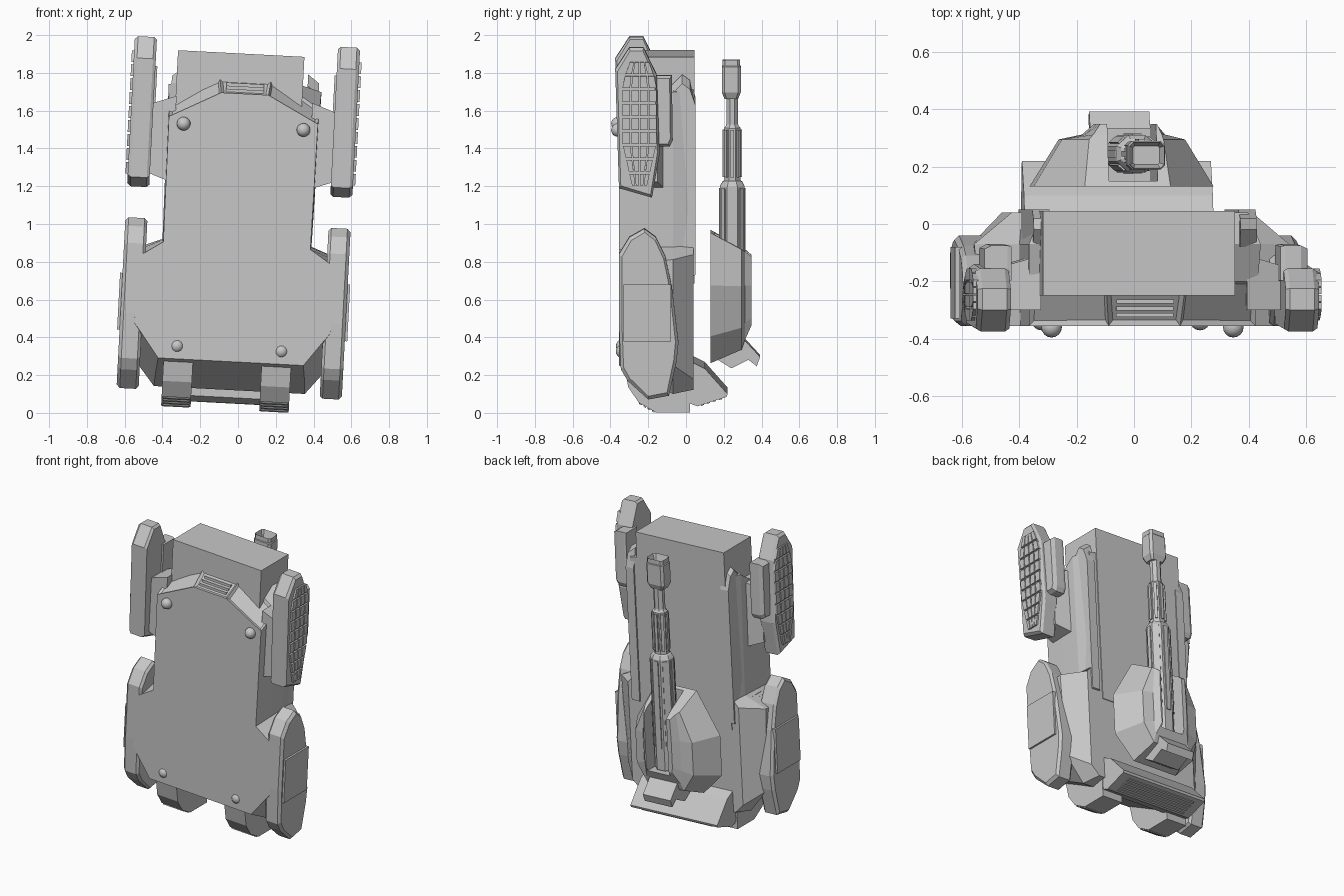
import bpy, bmesh, math
from mathutils import Matrix, Vector

cube = bpy.data.objects.get("Cube")
if cube:
    bpy.data.objects.remove(cube)

# One flat grey for the whole vehicle
grey = bpy.data.materials.new("plain_grey")
grey.use_nodes = True
COLOUR = (0.57, 0.57, 0.57, 1)
grey.diffuse_color = COLOUR
grey.node_tree.nodes["Principled BSDF"].inputs["Base Color"].default_value = COLOUR

# The vehicle stands on its tail and leans slightly sideways
LEAN = (Matrix.Translation((0, 0, 1)) @ Matrix.Rotation(math.radians(3), 4, 'Y')
        @ Matrix.Translation((0, 0, -1)))


def finish(name, bm):
    bmesh.ops.recalc_face_normals(bm, faces=bm.faces)
    mesh = bpy.data.meshes.new(name)
    bm.to_mesh(mesh)
    bm.free()
    mesh.materials.append(grey)
    obj = bpy.data.objects.new(name, mesh)
    obj.matrix_world = LEAN
    bpy.context.collection.objects.link(obj)
    return obj


def add_loft(bm, rings):
    """Skin equal-length rings of points and cap both ends."""
    loops = [[bm.verts.new(p) for p in ring] for ring in rings]
    n = len(loops[0])
    for a, b in zip(loops, loops[1:]):
        for i in range(n):
            j = (i + 1) % n
            bm.faces.new((a[i], a[j], b[j], b[i]))
    bm.faces.new(loops[0])
    bm.faces.new(loops[-1])


def loft(name, rings):
    bm = bmesh.new()
    add_loft(bm, rings)
    return finish(name, bm)


def outline(half, y, mid=0.0):
    """Mirror a half outline of (x, z) into a closed ring at depth y."""
    return [(mid + x, y, z) for x, z in half] + [(mid - x, y, z) for x, z in reversed(half)]


def side_ring(profile, x, scale=1.0):
    """Ring of (y, z) points at x, shrunk about its middle."""
    cy = (min(p[0] for p in profile) + max(p[0] for p in profile)) / 2
    cz = (min(p[1] for p in profile) + max(p[1] for p in profile)) / 2
    return [(x, cy + (y - cy) * scale, cz + (z - cz) * (1 - (1 - scale) * 0.4))
            for y, z in profile]


def add_box(bm, x0, x1, y0, y1, z0, z1, tilt=0.0):
    mid = Vector(((x0 + x1) / 2, (y0 + y1) / 2, (z0 + z1) / 2))
    m = (Matrix.Translation(mid) @ Matrix.Rotation(tilt, 4, 'X')
         @ Matrix.Diagonal((x1 - x0, y1 - y0, z1 - z0, 1)))
    bmesh.ops.create_cube(bm, size=1, matrix=m)


def box(name, *dims):
    bm = bmesh.new()
    add_box(bm, *dims)
    return finish(name, bm)


# Hull with recessed nose panels
bm = bmesh.new()
add_loft(bm, [
    outline([(.125, 1.69), (.395, 1.55), (.39, .885), (.52, .8), (.52, .45), (.385, .27)], -.355),
    outline([(.14, 1.795), (.4, 1.63), (.395, .895), (.535, .83), (.53, .37), (.395, .19)], -.2),
    outline([(.14, 1.79), (.405, 1.72), (.395, .9), (.55, .84), (.53, .28), (.4, .12)], -.07),
    outline([(.13, 1.75), (.36, 1.72), (.385, .9), (.42, .86), (.42, .2), (.36, .14)], .04)])
bmesh.ops.recalc_face_normals(bm, faces=bm.faces)
nose = [f for f in bm.faces if f.normal.z > .3 and f.calc_center_median().z > 1.5
        and f.calc_center_median().y < -.2]
bmesh.ops.inset_individual(bm, faces=nose, thickness=.022, depth=-.012)
finish("hull", bm)

bm = bmesh.new()
for i in range(3):
    y = -.318 + i * .024
    add_box(bm, -.1, .1, y - .007, y + .007, 1.66, 1.687 + (y + .355) * .68)
finish("nose_grille", bm)

# Large cargo block through the hull
box("cargo_block", -.365, .305, -.25, .045, .7, 1.902)

# Domed bolts on the belly plate
bm = bmesh.new()
for x, y, z in ((-.315, -.36, 1.515), (.32, -.36, 1.515), (-.288, -.335, .338), (.265, -.335, .338)):
    bmesh.ops.create_uvsphere(bm, u_segments=16, v_segments=10, radius=.036,
                              matrix=Matrix.Translation((x, y, z)))
bolts = finish("belly_bolts", bm)
bolts.data.shade_smooth()

FRONT_POD = [(-.375, 1.85), (-.3, 1.965), (-.225, 1.965), (-.155, 1.82),
             (-.14, 1.4), (-.18, 1.17), (-.355, 1.22)]
REAR_POD = [(-.355, .87), (-.3, .96), (-.22, 1.005), (-.16, .96), (-.11, .86), (-.075, .7),
            (-.04, .4), (-.05, .3), (-.09, .12), (-.2, .1), (-.31, .2), (-.345, .26), (-.355, .5)]

for s, side in ((1, "left"), (-1, "right")):
    # Track pods
    for label, profile in (("front", FRONT_POD), ("rear", REAR_POD)):
        loft(f"{label}_{side}_pod", [side_ring(profile, s * .48, .92), side_ring(profile, s * .495),
                                     side_ring(profile, s * .58), side_ring(profile, s * .597, .9)])

    # Tread tiles on the outside of the front pod
    bm = bmesh.new()
    rows, step = 9, .074

    def half_width(z):
        return .094 * min(1, (1.93 - z) / .25 + .4, (z - 1.2) / .4 + .35)

    for r in range(rows):
        z0 = 1.235 + r * step
        z1 = z0 + step - .012
        for c in range(4):
            a, b = c / 2 - 1 + .04, c / 2 - .5 - .04
            quad = [(-.246 + half_width(z) * t, z)
                    for t, z in ((a, z0), (b, z0), (b, z1), (a, z1))]
            add_loft(bm, [side_ring(quad, s * .59), side_ring(quad, s * .609)])
    finish(f"front_{side}_tread", bm)

    # Cover plate on the rear pod
    box(f"rear_{side}_cover", *sorted((s * .58, s * .61)), -.33, -.08, .41, .71)

    # Sloped arm carrying the front pod, with a block behind the pod
    loft(f"front_{side}_arm", [
        [(s * .36, y, z) for y, z in ((-.3, 1.2), (-.11, 1.2), (-.11, 1.66), (-.3, 1.66))],
        [(s * .5, y, z) for y, z in ((-.3, 1.25), (-.15, 1.25), (-.15, 1.61), (-.3, 1.61))]])
    block = [(-.2, 1.44), (-.085, 1.44), (-.07, 1.47), (-.075, 1.815), (-.2, 1.815)]
    loft(f"front_{side}_block", [side_ring(block, s * x, k)
                                 for x, k in ((.47, .95), (.485, 1), (.54, 1), (.565, .8))])

    # Raised rail along the deck edge, ending in a slanted horn
    loft(f"{side}_deck_rail", [
        [(s * x, y, z) for y, z in ((-.08, top - .06), (-.02, top), (.02, top - .03),
                                    (.05, 1.65), (.05, .75), (-.08, .7))]
        for x, top in ((.33, 1.81), (.39, 1.765))])

    # Louvres above the rear fender
    bm = bmesh.new()
    for i in range(4):
        x = .415 + i * .022
        add_box(bm, *sorted((s * x, s * (x + .01))), -.2, -.08, .8, .885 - i * .012)
    finish(f"{side}_fender_louvres", bm)

    # Tail blocks with ridged ends
    mid = s * .26 - .018
    tail = [(-.335, .3), (-.305, .15), (-.25, .07), (-.16, .018), (.02, .018), (.02, .3)]
    loft(f"{side}_tail_block", [side_ring(tail, mid + d) for d in (-.078, .078)])
    bm = bmesh.new()
    for i in range(4):
        t = (i + .5) / 4
        y, z = -.25 + .09 * t, .07 - .052 * t
        add_box(bm, mid - .07, mid + .07, y - .007, y + .007, z - .006, z + .006, -.52)
    finish(f"{side}_tail_ridges", bm)

# Rear grille housing with long slats
housing = [(.02, .29), (.1, .25), (.22, .115), (.215, .1), (.06, .05), (-.02, .08), (-.02, .29)]
loft("rear_grille_housing", [side_ring(housing, x) for x in (-.345, .315)])
bm = bmesh.new()
for i in range(4):
    y = .085 + i * .032
    z = .05 + (y - .06) * .32
    add_box(bm, -.28, .25, y - .008, y + .008, z - .007, z + .007, .31)
finish("rear_grille_slats", bm)

# Turret with an open channel for the gun
turret = loft("turret", [
    outline([(.15, .96), (.315, .69), (.315, .42), (.17, .27)], .13, -.02),
    outline([(.13, .87), (.215, .68), (.215, .46), (.14, .34)], .295, -.02),
    outline([(.12, .86), (.14, .68), (.14, .48), (.13, .39)], .312, -.015),
    outline([(.1, .83), (.105, .68), (.105, .51), (.1, .47)], .348, -.01)])
cutter = box("gun_channel_cutter", -.085, .085, .15, .5, .44, 1.2)
cutter.hide_render = True
cutter.hide_set(True)
cut = turret.modifiers.new("gun_channel", 'BOOLEAN')
cut.object = cutter
cut.operation = 'DIFFERENCE'
cut.solver = 'EXACT'

# Bustle hatch hanging behind the turret
bustle = [(.2, .4), (.3, .4), (.392, .3), (.375, .25), (.33, .285), (.24, .24), (.16, .29)]
loft("turret_bustle", [side_ring(bustle, x) for x in (-.12, .09)])


# Gun barrel: stepped octagonal sections, a little wider than deep
def octagon(r, z, n=8):
    turns = [(i + .5) * math.tau / n for i in range(n)]
    return [(r * 1.12 * math.cos(a), .245 + r * math.sin(a), z) for a in turns]


STEPS = [(.07, .45), (.07, 1.2), (.056, 1.225), (.046, 1.23), (.046, 1.51),
         (.037, 1.52), (.033, 1.53), (.033, 1.68)]
loft("gun_barrel", [octagon(r, z) for r, z in STEPS])
bm = bmesh.new()
for i in range(8):
    a = i * math.tau / 8
    for r, z0, z1 in ((.061, .6, 1.19), (.041, 1.25, 1.5)):
        m = (Matrix.Translation((0, .245, (z0 + z1) / 2)) @ Matrix.Diagonal((1.12, 1, 1, 1))
             @ Matrix.Rotation(a, 4, 'Z') @ Matrix.Translation((r, 0, 0))
             @ Matrix.Diagonal((.02, r * .45, z1 - z0, 1)))
        bmesh.ops.create_cube(bm, size=1, matrix=m)
finish("barrel_ribs", bm)

# Boxy muzzle with a recessed bore
bm = bmesh.new()
add_loft(bm, [[(x * k, .24 + y * k, z) for x, y in
               ((-.065, -.035), (-.05, -.05), (.05, -.05), (.065, -.035),
                (.065, .035), (.05, .05), (-.05, .05), (-.065, .035))]
              for k, z in ((.72, 1.665), (1, 1.7), (1, 1.835), (.93, 1.84), (.93, 1.87))])
bmesh.ops.recalc_face_normals(bm, faces=bm.faces)
front = [f for f in bm.faces if f.calc_center_median().z > 1.86]
bmesh.ops.inset_region(bm, faces=front, thickness=.016, depth=0)
bmesh.ops.translate(bm, verts=list({v for f in front for v in f.verts}), vec=(0, 0, -.05))
finish("muzzle", bm)
